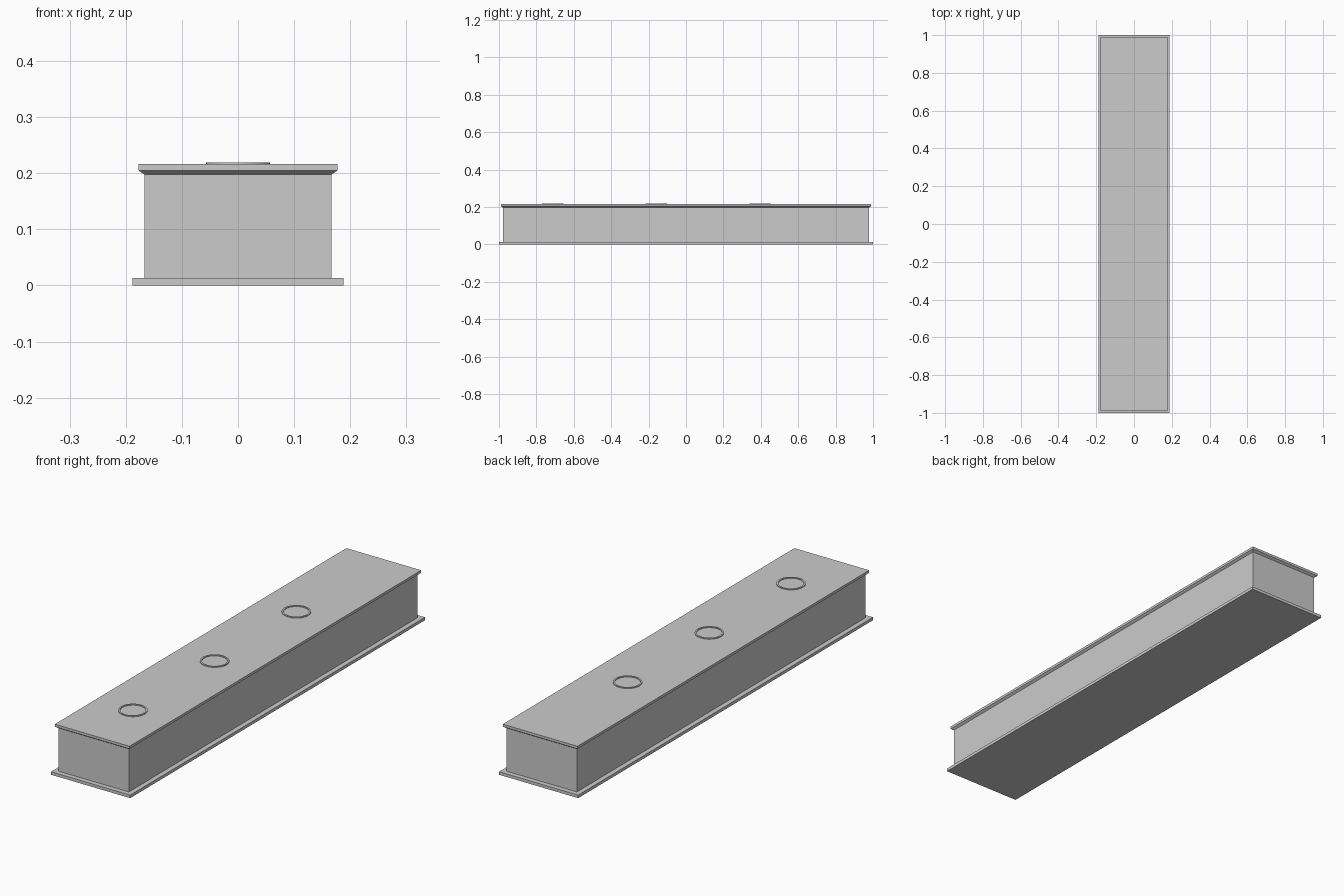
import bpy, bmesh, math

if "Cube" in bpy.data.objects:
    bpy.data.objects.remove(bpy.data.objects["Cube"])

HALF_X, HALF_Y = 0.188, 1.0


def make_object(name, bm):
    bmesh.ops.recalc_face_normals(bm, faces=bm.faces)
    mesh = bpy.data.meshes.new(name)
    bm.to_mesh(mesh)
    bm.free()
    obj = bpy.data.objects.new(name, mesh)
    bpy.context.collection.objects.link(obj)
    return obj


def stack(name, sections):
    """Closed solid lofted through rectangles given as (inset, z)."""
    bm = bmesh.new()
    loops = []
    for inset, z in sections:
        x, y = HALF_X - inset, HALF_Y - inset
        loops.append([bm.verts.new((sx * x, sy * y, z))
                      for sx, sy in ((-1, -1), (1, -1), (1, 1), (-1, 1))])
    for a, b in zip(loops, loops[1:]):
        for i in range(4):
            j = (i + 1) % 4
            bm.faces.new((a[i], a[j], b[j], b[i]))
    bm.faces.new(loops[0])
    bm.faces.new(loops[-1])
    return make_object(name, bm)


def ring(name, y, z0, z1, r_in, r_out, sides=32):
    """Flat raised ring with a square cross-section."""
    bm = bmesh.new()
    profile = ((r_in, z0), (r_out, z0), (r_out, z1), (r_in, z1))
    loops = []
    for i in range(sides):
        a = 2 * math.pi * i / sides
        loops.append([bm.verts.new((r * math.cos(a), y + r * math.sin(a), z))
                      for r, z in profile])
    for i in range(sides):
        a, b = loops[i], loops[(i + 1) % sides]
        for k in range(4):
            m = (k + 1) % 4
            bm.faces.new((a[k], a[m], b[m], b[k]))
    obj = make_object(name, bm)
    bpy.ops.object.select_all(action='DESELECT')
    obj.select_set(True)
    bpy.context.view_layer.objects.active = obj
    bpy.ops.object.shade_smooth_by_angle(angle=math.radians(30))


# Base plinth
stack("base_plinth", [(0, 0), (0, 0.013)])
# Counter body
stack("counter_body", [(0.021, 0.013), (0.021, 0.198)])
# Top slab with chamfered underside
stack("top_slab", [(0.021, 0.198), (0.0105, 0.205), (0.0105, 0.216)])
# Three raised rings on the top
for i in range(3):
    ring(f"top_ring_{i + 1}", 0.396 - 0.5545 * i, 0.2155, 0.2195, 0.050, 0.057)
